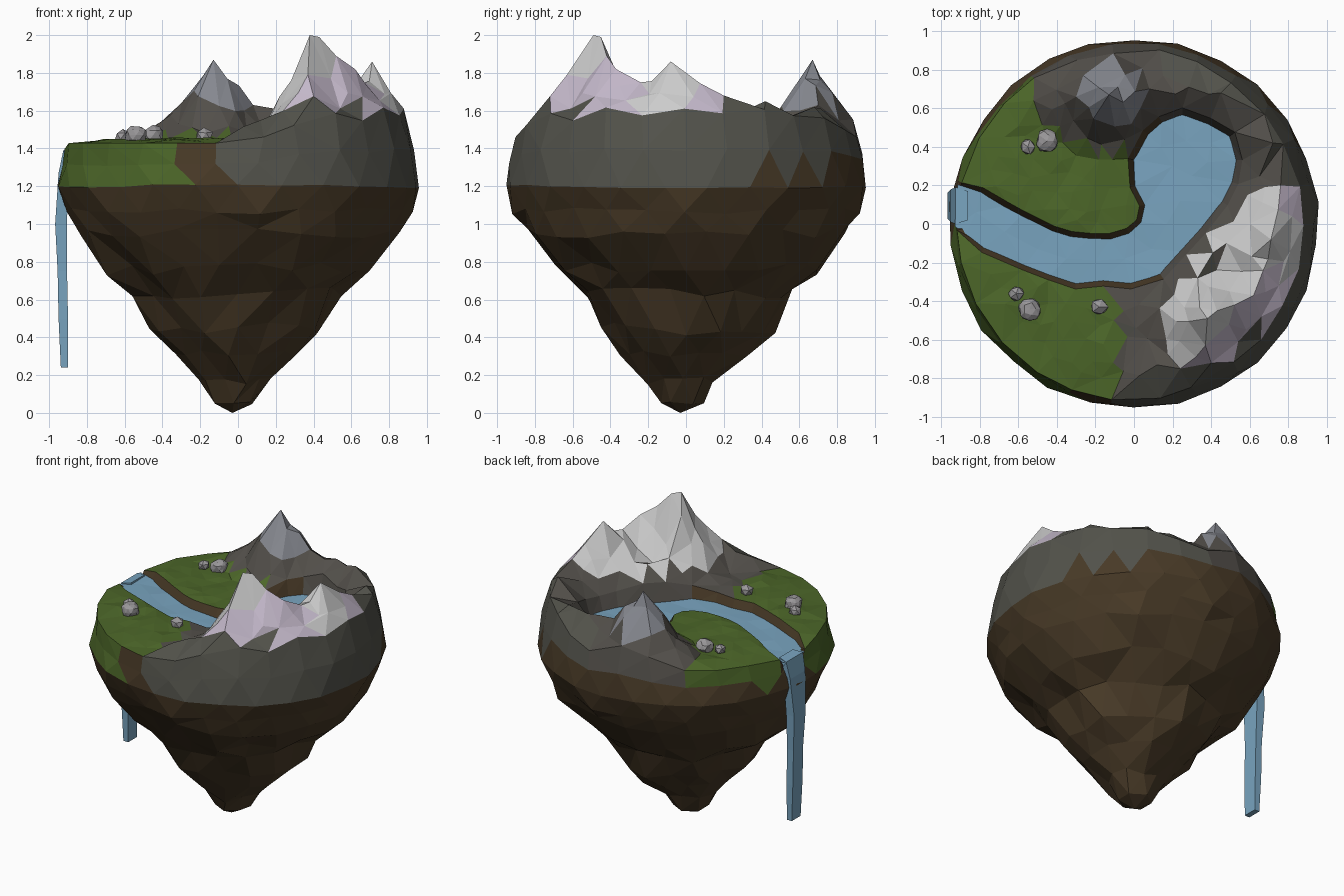
import bpy, bmesh, math, random
from mathutils import Vector
from mathutils.geometry import delaunay_2d_cdt, intersect_point_line

if "Cube" in bpy.data.objects:
    bpy.data.objects.remove(bpy.data.objects["Cube"])

random.seed(7)
TAU = 2 * math.pi
rnd = lambda a: random.uniform(-a, a)

COLORS = dict(dirt=(.065, .042, .02), grass=(.073, .135, .022), rock=(.085, .085, .07),
              brown_rock=(.085, .078, .068), snow=(.68, .68, .68), lilac=(.55, .48, .59),
              cap=(.24, .25, .28), stone=(.32, .31, .32), water=(.19, .37, .52))
MATS = {}
for name, c in COLORS.items():
    MATS[name] = bpy.data.materials.new(name)
    MATS[name].diffuse_color = (*c, 1)
SLOT = {n: i for i, n in enumerate(COLORS)}


def finish(bm, name, mats, recalc=True):
    if recalc:
        bmesh.ops.recalc_face_normals(bm, faces=bm.faces)
    me = bpy.data.meshes.new(name)
    bm.to_mesh(me)
    bm.free()
    for m in mats:
        me.materials.append(MATS[m])
    bpy.context.collection.objects.link(bpy.data.objects.new(name, me))


# river outline: outer bank out to the pool, inner bank back
OUTLINE = [Vector(p) for p in [
    (-.92, 0), (-.86, -.04), (-.77, -.11), (-.56, -.2), (-.43, -.25), (-.3, -.295), (-.16, -.28),
    (-.02, -.295), (.13, -.25), (.24, -.13), (.34, -.02), (.45, .12), (.5, .22), (.52, .33), (.49, .45),
    (.38, .51), (.25, .56), (.15, .52), (.08, .46), (.01, .33), (.02, .2), (.07, .1), (.05, .0),
    (-.02, -.06), (-.12, -.09), (-.23, -.09), (-.33, -.08), (-.43, -.05), (-.59, .03), (-.68, .08),
    (-.8, .15), (-.92, .19)]]
MIDLINE = [(-.82, .06), (-.67, -.04), (-.5, -.13), (-.35, -.18), (-.2, -.19), (-.05, -.18), (.09, -.13),
           (.17, -.0), (.24, .12), (.3, .25), (.2, .3), (.38, .32), (.27, .43), (.4, .42), (.14, .4)]
LONG = [Vector((-1.1, 0))] + OUTLINE + [Vector((-1.1, .19))]


def offset(poly, d):
    out = []
    for i, p in enumerate(poly):
        t = (poly[min(i + 1, len(poly) - 1)] - poly[max(i - 1, 0)]).normalized()
        out.append(p + Vector((t.y, -t.x)) * d)
    return out


def seg(p, a, b):
    """Distance from p to a segment, and where along it."""
    t = max(0, min(1, intersect_point_line(p, a, b)[1]))
    return (p - a.lerp(b, t)).length, t


def river_dist(p):
    d, inside = 9, False
    for i, b in enumerate(LONG):
        a = LONG[i - 1]
        if i:
            d = min(d, seg(p, a, b)[0])
        if (a.y > p.y) != (b.y > p.y) and p.x < a.x + (p.y - a.y) / (b.y - a.y) * (b.x - a.x):
            inside = not inside
    return -d if inside else d


# mountain ridge round the back, right and front; inner spur; snow-line shoulder outside it
RIDGE = [(-.52, .64, 1.47), (-.3, .66, 1.64), (-.13, .67, 1.87), (.08, .7, 1.63), (.45, .68, 1.62),
         (.72, .42, 1.65), (.76, .2, 1.68), (.71, -.08, 1.86), (.67, -.24, 1.75), (.62, -.37, 1.82),
         (.52, -.42, 1.89), (.43, -.45, 1.99), (.38, -.49, 2.0), (.37, -.63, 1.79), (.32, -.69, 1.65),
         (.12, -.73, 1.55), (-.1, -.86, 1.45)]
SPUR = [(.39, -.47, 1.95), (.33, -.28, 1.62), (.48, -.1, 1.62), (.66, -.06, 1.8)]
SHOULDER = [(.24, -.75, 1.6), (.4, -.72, 1.61), (.54, -.61, 1.61), (.66, -.48, 1.61), (.75, -.32, 1.61),
            (.81, -.14, 1.62), (.82, .04, 1.62)]


def land(p):
    h = 1.45 - .02 * max(0, p.length - .7) / .2
    for line in (RIDGE, SPUR, SHOULDER):
        for a, b in zip(line, line[1:]):
            d, t = seg(p, Vector(a[:2]), Vector(b[:2]))
            top = a[2] + (b[2] - a[2]) * t
            e = top - 1.62
            slope = max(.4, .8 + 2.2 * e + 30 * e ** 4)
            h = max(h, top - d * slope, min(top, 1.62) - d * .85)
    return h


def ground(p):
    d = river_dist(p)
    if d < -.002:
        return 1.34
    return 1.36 + (land(p) - 1.36) * min(1, max(0, d) / .045)


# island: rim points
bm = bmesh.new()
angles = [a for a in (TAU * i / 26 + rnd(.03) for i in range(26)) if not 2.86 < a < 3.25]
angles = sorted(angles + [math.radians(a) for a in (166.5, 169, 174.5, 179.5, 182)])
pts = []
for a in angles:
    u = Vector((math.cos(a), math.sin(a)))
    pts.append(u * (.918 - max(0, min(.04, (land(u * .9) - 1.45) * .3))))
n = len(pts)
edges = [(i, (i + 1) % n) for i in range(n)]
# banks and snow line as constraint lines
for line in (OUTLINE, offset(OUTLINE, .042), [Vector(s[:2]) for s in SHOULDER]):
    keep = [p for p in line if p.x > -.82]
    edges += [(len(pts) + i, len(pts) + i + 1) for i in range(len(keep) - 1)]
    pts += keep
pts += [Vector(r[:2]) for r in RIDGE + SPUR[1:3] if Vector(r[:2]).length < .835]
first_scatter = len(pts)
# scattered terrain points
S = .1
for j in range(-10, 11):
    for i in range(-10, 11):
        p = Vector(((i + .5 * (j % 2)) * S + rnd(.026), j * S * .87 + rnd(.026)))
        if p.length < .82 and min((p - q).length for q in pts) > .06 and not -.03 < river_dist(p) < .08:
            pts.append(p)
vs, _, fs, origin, _, _ = delaunay_2d_cdt(pts, edges, [], 1, 1e-5)
top_verts, rim = [], [None] * n
for v, src in zip(vs, origin):
    p = Vector((v[0], v[1]))
    z = ground(p)
    if src and min(src) >= first_scatter and z > 1.4:
        z += rnd(.01 if z < 1.64 else .025)
    top_verts.append(bm.verts.new((p.x, p.y, z)))
    for s in src:
        if s < n:
            rim[s] = (angles[s], top_verts[-1])
top_faces = [bm.faces.new([top_verts[i] for i in f]) for f in fs]


# underside: rings zipped together down to the tip
def zip_rings(A, B):
    i = j = 0
    n, m = len(A), len(B)
    while i < n or j < m:
        na = A[(i + 1) % n][0] + TAU * (i + 1 >= n) if i < n else 99
        nb = B[(j + 1) % m][0] + TAU * (j + 1 >= m) if j < m else 99
        if na <= nb:
            tri = (A[i % n][1], A[(i + 1) % n][1], B[j % m][1])
            i += 1
        else:
            tri = (A[i % n][1], B[(j + 1) % m][1], B[j % m][1])
            j += 1
        if len(set(tri)) == 3:
            bm.faces.new(tri)


prev = [r for r in rim if r]
RINGS = [(26, .935, None, .008), (26, .956, 1.2, .01), (26, .91, 1.07, .018), (24, .85, .95, .025),
         (22, .69, .76, .035), (18, .54, .63, .04), (16, .45, .45, .04), (13, .325, .31, .03),
         (10, .185, .17, .022), (6, .115, .05, .012), (1, 0, 0, 0)]
for k, (cnt, r, z, jit) in enumerate(RINGS):
    ring = []
    for i in range(cnt):
        a = TAU * (i + .5 * (k % 2)) / cnt + rnd(.25 / cnt)
        u = Vector((math.cos(a), math.sin(a)))
        zz = (land(u * .89) + 1.2) / 2 if z is None else z
        rr = r + rnd(jit)
        shift = -.03 * (1 - min(1, zz / .4))
        ring.append((a, bm.verts.new((u.x * rr + shift, u.y * rr + shift, max(0, zz + rnd(jit))))))
    zip_rings(prev, ring)
    prev = ring

# island colours
bmesh.ops.recalc_face_normals(bm, faces=bm.faces)
bm.normal_update()
is_top = set(top_faces)
for f in bm.faces:
    c = f.calc_center_median()
    x, y, z = c
    flat = Vector((x, y))
    outward = f.normal.xy.dot(flat.normalized())
    if f in is_top:
        if river_dist(flat) < .04:
            m = 'dirt' if x < .12 else 'brown_rock'
        elif z > (1.612 if outward > 0 else 1.57) and y < .17 and x > .15:
            m = 'lilac' if (outward > .1 and z < 1.8 and (y < -.25 or y > .06)) else 'snow'
        elif z > 1.64 and y > .5 and x < .1:
            m = 'cap'
        elif z < 1.48 and (x < -.08 or (x < .1 and -.1 < y < .46)):
            m = 'grass'
        else:
            m = 'rock' if outward > .2 and not (y > .4 and x < .15) else 'brown_rock'
    else:
        edge = flat.normalized() * .88
        if z < (1.21 if y < .35 else 1.32) or river_dist(flat) < .04 or (y < -.5 and -.27 < x < -.1):
            m = 'dirt'
        elif land(edge) < 1.48 and x < -.1:
            m = 'grass'
        else:
            m = 'brown_rock' if y > .4 and x < .1 else 'rock'
    f.material_index = SLOT[m]
finish(bm, 'floating_island', COLORS)

# river surface
bm = bmesh.new()
line = offset(OUTLINE, .016)
cnt = len(line)
vs, _, fs, _, _, _ = delaunay_2d_cdt(line + [Vector(p) for p in MIDLINE],
                                     [(i, (i + 1) % cnt) for i in range(cnt)], [], 1, 1e-5)
verts = [bm.verts.new((v[0], v[1], 1.388 + rnd(.004))) for v in vs]
for f in fs:
    bm.faces.new([verts[i] for i in f])
bm.normal_update()
bmesh.ops.reverse_faces(bm, faces=[f for f in bm.faces if f.normal.z < 0])
finish(bm, 'river', ['water'], False)

# waterfall: lofted rectangular sections (outer x, inner x, z outer, z inner, y from, y to)
bm = bmesh.new()
prev = None
FALL = [(-.86, -.86, 1.4, 1.35, .02, .17), (-.925, -.89, 1.39, 1.33, 0, .19), (-.95, -.9, 1.27, 1.25, .01, .18),
        (-.968, -.905, 1.0, 1.0, .03, .16), (-.955, -.905, .75, .75, .04, .15), (-.95, -.9, .5, .5, .04, .15),
        (-.938, -.9, .24, .24, .045, .145)]
for xo, xi, zo, zi, y0, y1 in FALL:
    q = [bm.verts.new(p) for p in ((xo, y0, zo), (xo, y1, zo), (xi, y1, zi), (xi, y0, zi))]
    if prev:
        for i in range(4):
            bm.faces.new((prev[i], prev[(i + 1) % 4], q[(i + 1) % 4], q[i]))
    else:
        bm.faces.new(q)
    prev = q
bm.faces.new(prev[::-1])
bmesh.ops.triangulate(bm, faces=bm.faces)
finish(bm, 'waterfall', ['water'])

# loose stones on the grass
for k, (x, y, r) in enumerate([(-.55, .4, .042), (-.45, .43, .058), (-.61, -.36, .042),
                               (-.54, -.44, .06), (-.18, -.43, .048)]):
    bm = bmesh.new()
    bmesh.ops.create_icosphere(bm, subdivisions=1 if k % 2 == 0 else 2, radius=r)
    for v in bm.verts:
        v.co *= 1 + rnd(.13)
        v.co.z *= .85
        v.co += Vector((x, y, 1.452 + r * .3))
    finish(bm, f'stone_{k + 1}', ['stone'])

for m in bpy.data.materials:
    if m.users and not m.is_grease_pencil:
        m.use_nodes = True
        m.node_tree.nodes["Principled BSDF"].inputs["Base Color"].default_value = m.diffuse_color
